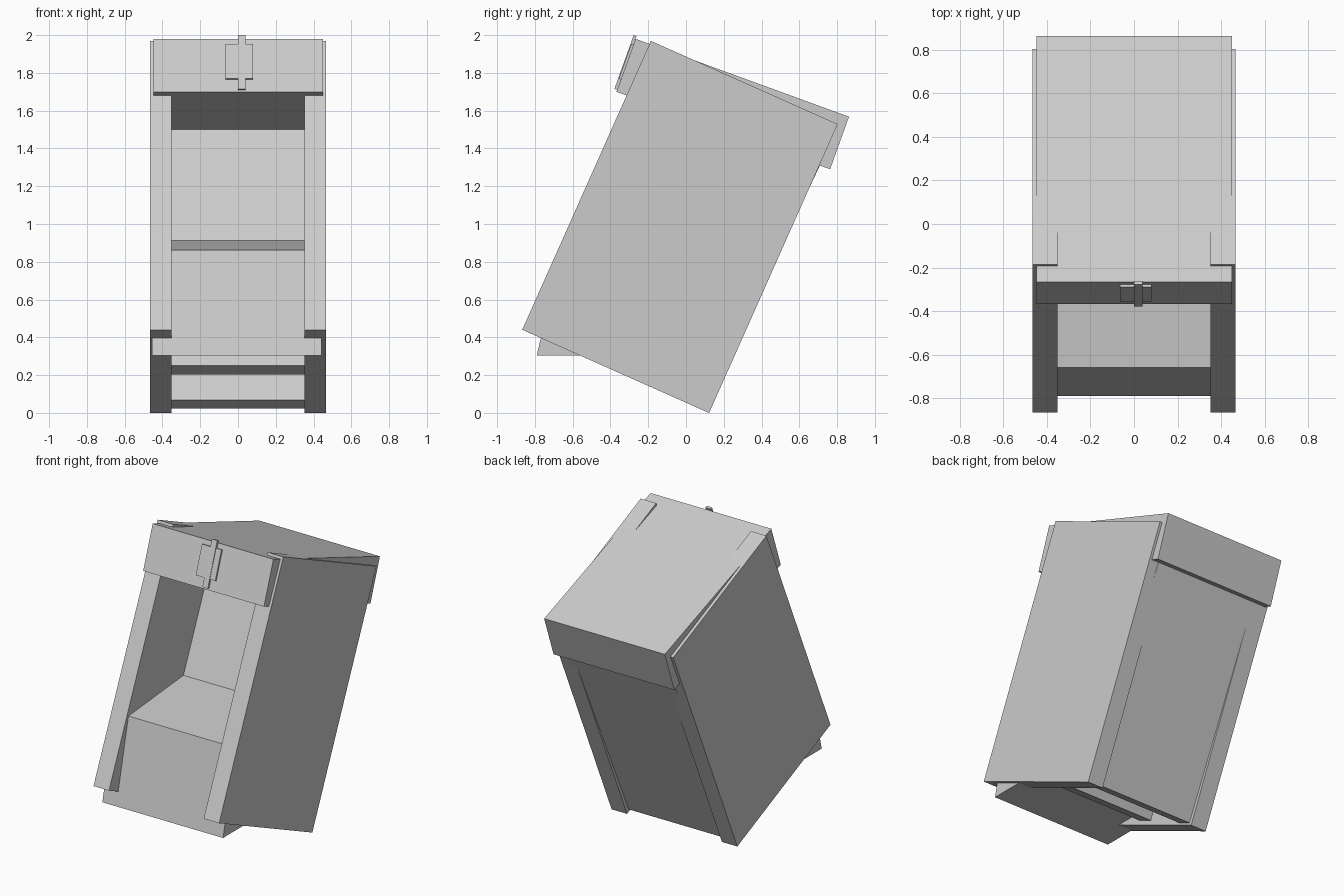
import bpy, bmesh, math

if "Cube" in bpy.data.objects:
    bpy.data.objects.remove(bpy.data.objects["Cube"])

TILT = math.radians(24)
S, C = math.sin(TILT), math.cos(TILT)


def yz(u, v):
    """Cabinet coordinates (u = depth, v = height) to leaning y, z."""
    return (-0.867 + u * C + v * S, 0.44 - u * S + v * C)


def prism(name, profile, x0, x1):
    """Extrude a y-z profile from x0 to x1."""
    bm = bmesh.new()
    a = [bm.verts.new((x0, y, z)) for y, z in profile]
    b = [bm.verts.new((x1, y, z)) for y, z in profile]
    n = len(profile)
    bm.faces.new(a)
    bm.faces.new(b[::-1])
    for i in range(n):
        j = (i + 1) % n
        bm.faces.new((a[i], b[i], b[j], a[j]))
    bmesh.ops.recalc_face_normals(bm, faces=bm.faces)
    me = bpy.data.meshes.new(name)
    bm.to_mesh(me)
    bm.free()
    ob = bpy.data.objects.new(name, me)
    bpy.context.collection.objects.link(ob)
    return ob


# Side panels
side = [yz(0, 0), yz(1.083, 0), yz(1.083, 1.674), yz(0, 1.674)]
prism("side_panel_left", side, -0.467, -0.352)
prism("side_panel_right", side, 0.352, 0.467)

# Inner back wall and outer back panel (flush at the top, recessed at the foot)
prism("inner_back_wall", [yz(0.53, 0.03), yz(0.65, 0.03),
                          yz(0.65, 1.45), yz(0.53, 1.45)], -0.40, 0.40)
prism("outer_back_panel", [yz(0.95, 0.015), yz(1.058, 0.015),
                           yz(1.087, 1.5), yz(0.98, 1.5)], -0.40, 0.40)

# Lower front block with its shelf top
prism("lower_front_block", [(-0.79, 0.305), (-0.66, 0.862),
                            (-0.05, 0.915), (-0.30, 0.305)], -0.455, 0.442)

# Slanted roof block
prism("roof_block", [(-0.267, 1.98), (0.863, 1.568),
                     (0.763, 1.29), (-0.368, 1.70)], -0.447, 0.45)

# Plain raised ornament on the roof front
prism("ornament_bar", [(-0.277, 2.0), (-0.262, 1.995),
                       (-0.364, 1.71), (-0.379, 1.715)], 0.0, 0.04)
prism("ornament_plate", [(-0.290, 1.953), (-0.276, 1.948),
                         (-0.342, 1.764), (-0.356, 1.769)], -0.065, 0.08)
